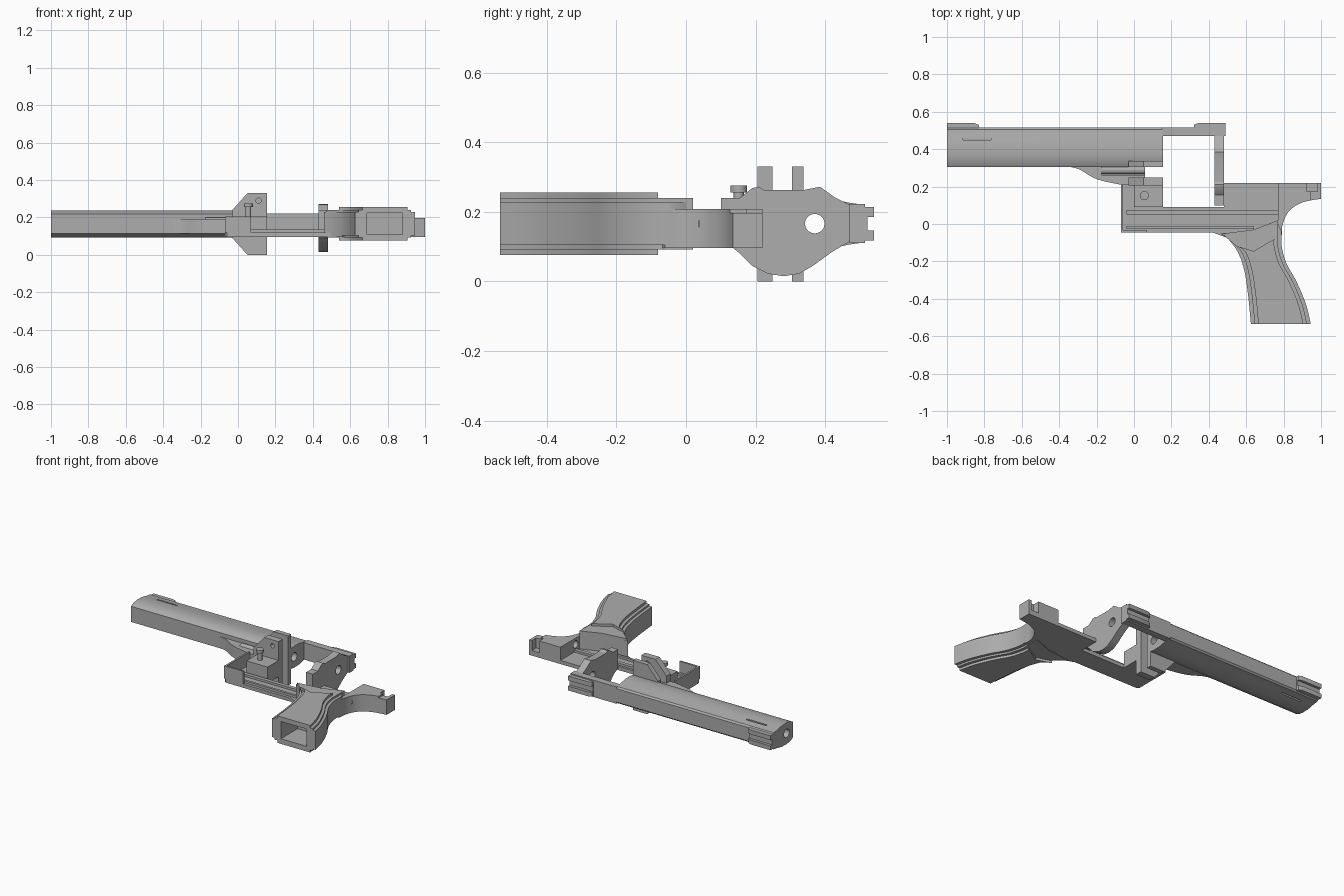
import bpy, bmesh, math
from mathutils import Vector

if "Cube" in bpy.data.objects:
    bpy.data.objects.remove(bpy.data.objects["Cube"], do_unlink=True)

MID = 0.166  # height of the symmetry plane
GREY = (0.42, 0.42, 0.42, 1)
mat = bpy.data.materials.new("plain grey")
mat.use_nodes = True
mat.diffuse_color = GREY
mat.node_tree.nodes["Principled BSDF"].inputs["Base Color"].default_value = GREY


def prism(name, pts, lo, hi, axis="z"):
    """Extrude an outline along one axis; points hold the other two axes in order."""
    place = {"x": lambda a, b, t: (t, a, b),
             "y": lambda a, b, t: (a, t, b),
             "z": lambda a, b, t: (a, b, t)}[axis]
    bm = bmesh.new()
    face = bm.faces.new([bm.verts.new(place(a, b, lo)) for a, b in pts])
    ext = bmesh.ops.extrude_face_region(bm, geom=[face])["geom"]
    moved = [v for v in ext if isinstance(v, bmesh.types.BMVert)]
    bmesh.ops.translate(bm, verts=moved, vec=place(0, 0, hi - lo))
    bmesh.ops.recalc_face_normals(bm, faces=bm.faces)
    me = bpy.data.meshes.new(name)
    bm.to_mesh(me)
    bm.free()
    me.materials.append(mat)
    ob = bpy.data.objects.new(name, me)
    bpy.context.collection.objects.link(ob)
    return ob


def box(name, x, y, z):
    return prism(name, [(x[0], y[0]), (x[1], y[0]), (x[1], y[1]), (x[0], y[1])], *z)


def rod(name, a, b, r, lo, hi, axis, n=32):
    ring = [math.tau * i / n for i in range(n)]
    return prism(name, [(a + r * math.cos(t), b + r * math.sin(t)) for t in ring], lo, hi, axis)


def cut(ob, *cutters):
    for c in cutters:
        c.hide_render = True
        m = ob.modifiers.new("cut", "BOOLEAN")
        m.operation, m.solver, m.object = "DIFFERENCE", "EXACT", c
        bpy.context.view_layer.objects.active = ob
        bpy.ops.object.modifier_apply(modifier=m.name)
        bpy.data.objects.remove(c, do_unlink=True)


def smooth_path(pts, steps=5):
    """Catmull-Rom curve through the points."""
    p = [Vector(q) for q in [pts[0], *pts, pts[-1]]]
    out = []
    for a, b, c, d in zip(p, p[1:], p[2:], p[3:]):
        for i in range(steps):
            t = i / steps
            out.append(tuple(0.5 * (2 * b + (c - a) * t + (2 * a - 5 * b + 4 * c - d) * t**2
                                    + (3 * b - a - 3 * c + d) * t**3)))
    return out + [tuple(pts[-1])]


# Barrel: symmetric section with bore and side slots
half = [(0.305, 0.052), (0.33, 0.066), (0.37, 0.072), (0.42, 0.07),
        (0.47, 0.06), (0.505, 0.055), (0.515, 0.045)]
section = [(y, MID + h) for y, h in half] + [(y, MID - h) for y, h in reversed(half)]
barrel = prism("barrel", section, -1, 0.155, "x")
cut(barrel, rod("bore", 0.37, MID, 0.028, -1.1, 0.3, "x"))
for z in (0.22, 0.09):
    cut(barrel, box("slot", (-0.915, -0.765), (0.45, 0.46), (z, z + 0.022)))

# Top strap and sights
box("top_strap", (0.15, 0.49), (0.47, 0.515), (0.11, 0.222))
for name, x0, x1, s in (("front_sight", -1, -0.83, -0.025), ("rear_sight", 0.49, 0.32, 0.025)):
    for lo, hi in ((0.118, 0.147), (0.185, 0.214)):
        prism(name + "_rail", [(x0, 0.512), (x0, 0.54), (x1 + s, 0.54), (x1, 0.53), (x1, 0.512)], lo, hi)
    box(name + "_base", sorted((x0, x1)), (0.512, 0.522), (0.14, 0.19))

# Web curving down from the barrel to the frame
web = prism("barrel_web", smooth_path([(-0.38, 0.308), (-0.3, 0.295), (-0.2, 0.24), (-0.07, 0.21)])
            + [(0.06, 0.21), (0.06, 0.32)], 0.115, 0.192)
cut(web, box("rod_recess", (-0.175, 0.1), (0.262, 0.314), (0.165, 0.3)))
rod("ejector_rod", 0.288, 0.178, 0.022, -0.175, 0.06, "x")

# Wedge fins either side of the crane slot
fin_side = [(-0.03, 0.24), (0.05, 0.33), (0.155, 0.33), (0.155, 0), (0.05, 0), (-0.03, 0.09)]
for name, lo, hi in (("lower_fin", 0.205, 0.248), ("upper_fin", 0.305, 0.337)):
    fin = prism(name, fin_side, lo, hi, "y")
    if name == "lower_fin":
        cut(fin, rod("fin_hole", 0.11, 0.29, 0.014, 0.1, 0.3, "y", 20))

# Open frame: thin side plate carrying low walls, a front bracket and the crane block
FLOOR = 0.12
prism("side_plate", [(-0.07, 0.21), (-0.07, -0.035), (-0.06, -0.045), (0.42, -0.045), (0.5, -0.075),
                     (0.56, -0.15), (0.79, -0.06), (0.79, 0.22), (0.48, 0.22), (0.48, 0.09),
                     (0.155, 0.09), (0.155, 0.21)], 0.096, FLOOR)
box("front_bracket", (-0.07, -0.058), (-0.045, 0.21), (FLOOR, 0.205))
box("bracket_return", (-0.07, 0.07), (-0.045, -0.033), (FLOOR, 0.205))
box("lower_wall", (-0.04, 0.64), (-0.026, -0.01), (FLOOR, 0.135))
box("upper_wall", (-0.04, 0.77), (0.05, 0.075), (FLOOR, 0.135))
box("crane_block", (0.0, 0.155), (0.09, 0.21), (FLOOR, 0.205))

# Rear block with a cross hole and a notched tail
tail = smooth_path([(0.79, -0.06), (0.795, 0.0), (0.83, 0.07), (0.9, 0.115), (1.0, 0.135)])
rear = prism("rear_block", [(0.77, -0.06)] + tail + [(1.0, 0.22), (0.77, 0.22)], 0.096, 0.208)
cut(rear,
    rod("rear_hole", 0.06, MID, 0.024, 0.7, 0.81, "x"),
    box("tail_notch", (0.925, 0.98), (0.175, 0.3), (0.13, 0.3)),
    box("tail_step", (0.945, 1.1), (0.1, 0.3), (0.196, 0.3)))

# Crane pin
rod("pin_stem", 0.055, 0.152, 0.015, 0.18, 0.262, "z", 20)
rod("pin_head", 0.055, 0.152, 0.024, 0.256, 0.275, "z", 20)

# Recoil plate behind the window
plate = prism("recoil_plate", [(0.1, 0.11), (0.1, 0.24), (0.155, 0.24), (0.19, 0.268),
                               (0.21, 0.272), (0.225, 0.262), (0.335, 0.262), (0.385, 0.272),
                               (0.43, 0.24), (0.48, 0.215), (0.48, 0.12), (0.42, 0.085), (0.365, 0.045),
                               (0.325, 0.022), (0.28, 0.015), (0.235, 0.022), (0.19, 0.045),
                               (0.155, 0.08), (0.13, 0.1)], 0.43, 0.48, "x")
cut(plate, rod("plate_bore", 0.37, MID, 0.028, 0.3, 0.6, "x"))

# Grip: stepped layers thinning toward the edges, hollow at the butt
front = [(0.5, -0.075), (0.555, -0.15), (0.59, -0.25), (0.61, -0.38), (0.625, -0.535)]
back = [(0.945, -0.535), (0.92, -0.43), (0.87, -0.31), (0.815, -0.21), (0.79, -0.12), (0.79, -0.04)]
layers = (("grip_core", 0, 0.062, [(0.77, 0.0), (0.64, -0.045), (0.46, -0.05)]),
          ("grip_step", 0.02, 0.074, [(0.77, 0.02), (0.64, -0.03), (0.47, -0.052)]),
          ("grip_panel", 0.04, 0.09, [(0.64, -0.145)]))
for name, d, h, cap in layers:
    path = smooth_path([(x + d, y - (d if i == 0 else 0)) for i, (x, y) in enumerate(front)])
    path += smooth_path([(x - d, y - (d if y > -0.1 else 0)) for x, y in back]) + cap
    layer = prism(name, path, MID - h, MID + h)
    cut(layer, box("butt_hollow", (0.69, 0.88), (-0.6, -0.36), (0.11, 0.225)))

# Smooth curved sides while keeping hard edges
bpy.ops.object.select_all(action="DESELECT")
for ob in bpy.context.collection.objects:
    if ob.type == "MESH" and mat.name in ob.data.materials:
        ob.select_set(True)
        bpy.context.view_layer.objects.active = ob
bpy.ops.object.shade_smooth_by_angle(angle=math.radians(30))
